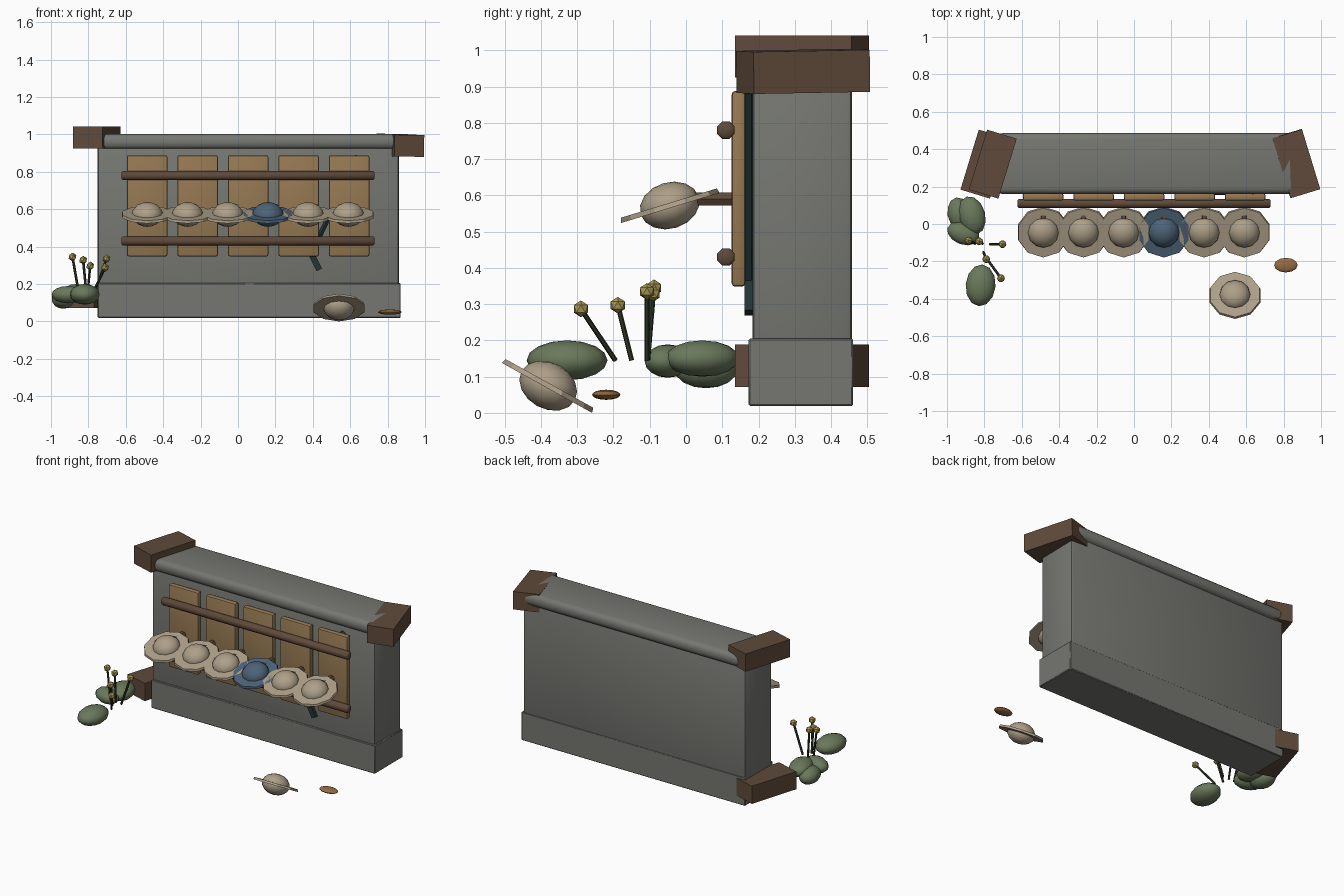
import bpy, bmesh, math
from mathutils import Vector, Matrix

old = bpy.data.objects.get("Cube")
if old:
    bpy.data.objects.remove(old, do_unlink=True)


def material(name, *rgb):
    m = bpy.data.materials.new(name)
    m.use_nodes = True
    m.diffuse_color = (*rgb, 1)
    for n in m.node_tree.nodes:
        if n.type == 'BSDF_PRINCIPLED':
            n.inputs["Base Color"].default_value = (*rgb, 1)
            n.inputs["Roughness"].default_value = 0.9
    return m


STONE = material("grey stone", 0.18, 0.185, 0.165)
BROWN = material("dark wood", 0.115, 0.068, 0.043)
TAN = material("tan wood", 0.30, 0.19, 0.085)
STRAW = material("pale straw", 0.42, 0.35, 0.25)
BLUE = material("faded blue", 0.075, 0.125, 0.19)
GREEN = material("leaf green", 0.145, 0.19, 0.105)
YELLOW = material("bud yellow", 0.42, 0.33, 0.09)
STEM = material("stem green", 0.03, 0.042, 0.02)
TEAL = material("dark teal", 0.015, 0.035, 0.036)
ORANGE = material("orange clay", 0.30, 0.15, 0.055)


def finish(name, bm, mat, smooth=None):
    mesh = bpy.data.meshes.new(name)
    bm.to_mesh(mesh)
    bm.free()
    mesh.materials.append(mat)
    ob = bpy.data.objects.new(name, mesh)
    bpy.context.collection.objects.link(ob)
    if smooth:
        bpy.ops.object.select_all(action='DESELECT')
        ob.select_set(True)
        bpy.context.view_layer.objects.active = ob
        bpy.ops.object.shade_smooth_by_angle(angle=math.radians(smooth))
    return ob


def placed(loc, rot):
    rx, ry, rz = (math.radians(a) for a in rot)
    return (Matrix.Translation(loc) @ Matrix.Rotation(rz, 4, 'Z')
            @ Matrix.Rotation(ry, 4, 'Y') @ Matrix.Rotation(rx, 4, 'X'))


def box(name, loc, size, mat, rot=(0, 0, 0), bevel=0, segments=2):
    bm = bmesh.new()
    bmesh.ops.create_cube(bm, size=1)
    bmesh.ops.scale(bm, vec=size, verts=bm.verts)
    if bevel:
        bmesh.ops.bevel(bm, geom=bm.edges[:], offset=bevel, segments=segments,
                        profile=0.5, affect='EDGES')
    bm.transform(placed(loc, rot))
    return finish(name, bm, mat, 40 if bevel else None)


def blob(name, loc, radii, mat, rot=(0, 0, 0)):
    bm = bmesh.new()
    bmesh.ops.create_uvsphere(bm, u_segments=12, v_segments=8, radius=1)
    bmesh.ops.scale(bm, vec=radii, verts=bm.verts)
    bm.transform(placed(loc, rot))
    return finish(name, bm, mat, 50)


def rod(name, a, b, radius, mat, sides=8, bevel=0):
    a, b = Vector(a), Vector(b)
    bm = bmesh.new()
    bmesh.ops.create_cone(bm, cap_ends=True, segments=sides, radius1=radius,
                          radius2=radius, depth=(b - a).length)
    bm.transform(Matrix.Rotation(math.pi / sides, 4, 'Z'))
    if bevel:
        rims = [e for e in bm.edges if abs(e.verts[0].co.z - e.verts[1].co.z) < 1e-5]
        bmesh.ops.bevel(bm, geom=rims, offset=bevel, segments=1, affect='EDGES')
    turn = (b - a).to_track_quat('Z', 'Y').to_matrix().to_4x4()
    bm.transform(Matrix.Translation((a + b) / 2) @ turn)
    return finish(name, bm, mat, 50)


def hat(name, loc, tilt, mat):
    blob(name + "_crown", loc, (0.084, 0.084, 0.064), mat, (tilt, 0, 0))
    bm = bmesh.new()
    bmesh.ops.create_cone(bm, cap_ends=True, segments=10, radius1=0.142,
                          radius2=0.138, depth=0.014)
    bm.transform(placed(loc, (tilt, 0, 0)))
    finish(name + "_brim", bm, mat)


# Stone wall with plinth and rounded coping
box("wall", (0.055, 0.321, 0.50), (1.61, 0.275, 0.94), STONE, bevel=0.015)
box("plinth", (0.06, 0.317, 0.112), (1.62, 0.288, 0.186), STONE, bevel=0.004, segments=1)
box("coping", (0.065, 0.323, 0.961), (1.60, 0.325, 0.08), STONE, bevel=0.032, segments=3)

# Wooden corner blocks
block = (0.165, 0.335, 0.116)
box("left_top_block", (-0.755, 0.32, 0.983), block, BROWN, (0, 0, -17))
box("left_bottom_block", (-0.80, 0.32, 0.13), block, BROWN, (0, 0, -17))
box("right_top_block", (0.867, 0.323, 0.942), block, BROWN, (1, 1, 17))

# Boards on the wall, held by two rails
for i in range(5):
    box(f"board_{i + 1}", (-0.486 + 0.27 * i, 0.145, 0.618), (0.217, 0.038, 0.54),
        TAN, bevel=0.01)
for name, z in (("lower_rail", 0.43), ("upper_rail", 0.78)):
    rod(name, (-0.622, 0.11, z), (0.73, 0.11, z), 0.026, BROWN, 8, 0.006)

# Bent tool leaning behind the boards
rod("tool_handle", (0.64, 0.172, 0.885), (0.39, 0.172, 0.36), 0.016, TEAL, 6)
box("tool_foot", (0.41, 0.172, 0.325), (0.032, 0.022, 0.11), TEAL, (0, -27, 0))

# Row of hats hung on pegs
for i in range(6):
    x = -0.485 + 0.215 * i
    hat(f"hat_{i + 1}", (x, -0.045, 0.572), 17, BLUE if i == 3 else STRAW)
    rod(f"peg_{i + 1}", (x, 0, 0.59), (x, 0.13, 0.59), 0.02, BROWN, 6)

# Hat and small dish on the ground
hat("ground_hat", (0.54, -0.38, 0.075), -29, STRAW)
blob("dish", (0.812, -0.22, 0.05), (0.063, 0.039, 0.014), ORANGE)

# Leaf clumps
blob("leaf_1", (-0.867, 0.045, 0.15), (0.072, 0.105, 0.05), GREEN, (0, 0, 15))
blob("leaf_2", (-0.935, 0.055, 0.12), (0.062, 0.088, 0.052), GREEN, (0, 0, 10))
blob("leaf_3", (-0.912, -0.05, 0.143), (0.09, 0.06, 0.046), GREEN, (0, 0, -20))
blob("leaf_4", (-0.82, -0.328, 0.145), (0.08, 0.112, 0.055), GREEN, (0, 0, -5))

# Stems with buds
stems = [((-0.85, -0.105, 0.145), (-0.885, -0.088, 0.345)),
         ((-0.81, -0.105, 0.145), (-0.828, -0.093, 0.328)),
         ((-0.805, -0.15, 0.145), (-0.79, -0.188, 0.297)),
         ((-0.77, -0.108, 0.145), (-0.703, -0.108, 0.335)),
         ((-0.78, -0.195, 0.145), (-0.711, -0.29, 0.287))]
for i, (foot, tip) in enumerate(stems):
    rod(f"stem_{i + 1}", foot, tip, 0.007, STEM, 6)
    bm = bmesh.new()
    bmesh.ops.create_icosphere(bm, subdivisions=1, radius=0.023)
    bm.transform(Matrix.Translation(tip))
    finish(f"bud_{i + 1}", bm, YELLOW)
